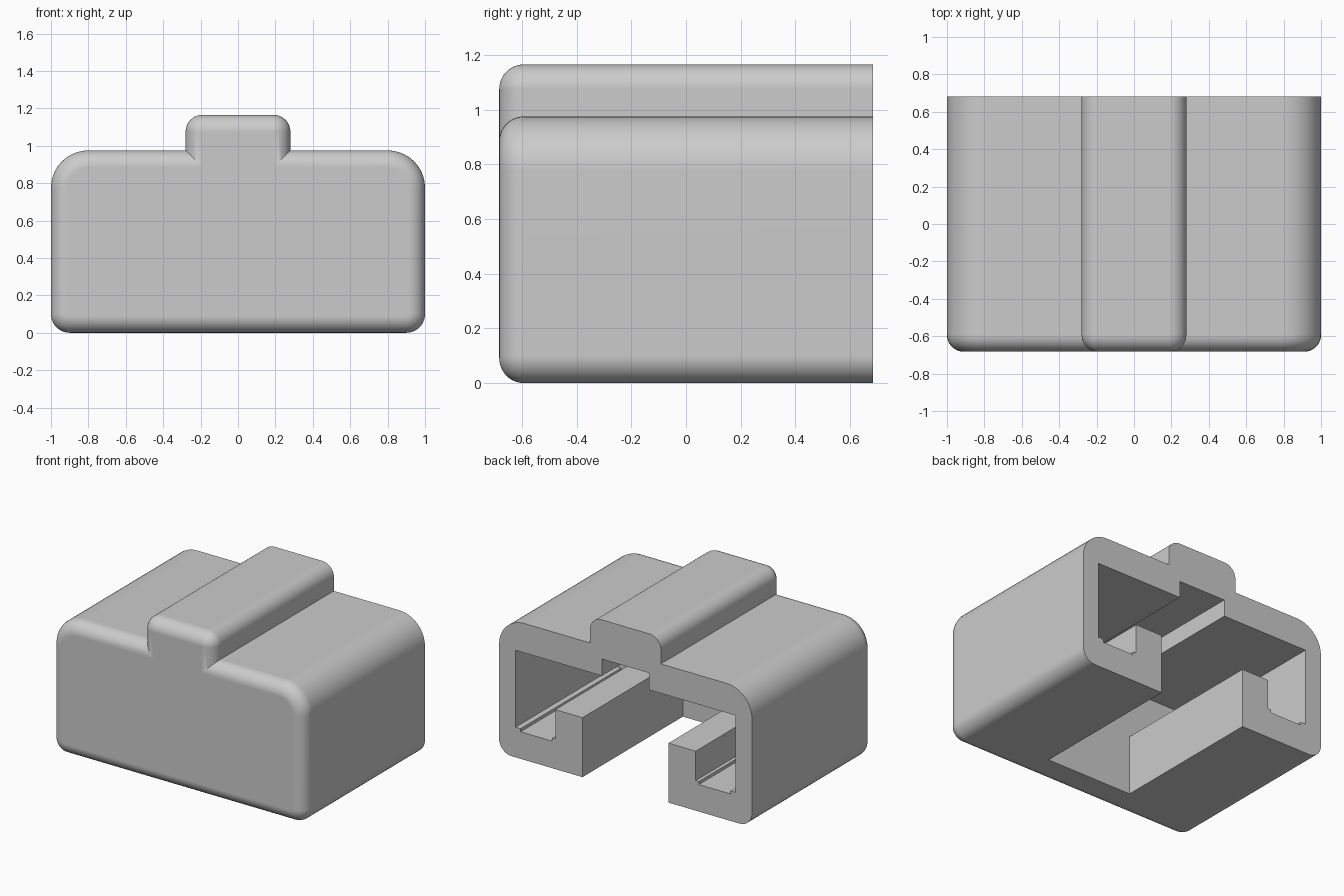
import bpy
import bmesh
from math import sin, cos, pi

if "Cube" in bpy.data.objects:
    bpy.data.objects.remove(bpy.data.objects["Cube"])

HALF_DEPTH = 0.683
FILLET = 0.09
STEPS = 10


def arc(cx, cz, radius, start):
    """Quarter arc running clockwise from the start angle."""
    angles = [start - i / STEPS * pi / 2 for i in range(STEPS + 1)]
    return [(cx + radius * cos(a), cz + radius * sin(a)) for a in angles]


def mirrored(half):
    """Close a right-hand half outline by mirroring it across x = 0."""
    return half + [(-x, z) for x, z in reversed(half)]


def outline(t):
    """Outer section, shrunk evenly by t."""
    half = arc(0.19, 1.075, 0.0901 - t, pi / 2)        # rail top corner
    half.append((0.28 - t, 0.975 - t))                 # inner corner beside the rail
    half += arc(0.8, 0.775, 0.2 - t, pi / 2)           # shoulder
    half += arc(0.9, 0.1, 0.1 - t, 0)                  # bottom corner
    return mirrored(half)


def loft(name, sections):
    """Skin (y, outline) sections and cap both ends."""
    bm = bmesh.new()
    rings = [[bm.verts.new((x, y, z)) for x, z in pts] for y, pts in sections]
    n = len(rings[0])
    for a, b in zip(rings, rings[1:]):
        for i in range(n):
            j = (i + 1) % n
            bm.faces.new((a[i], a[j], b[j], b[i]))
    bm.faces.new(rings[0])
    bm.faces.new(rings[-1])
    bmesh.ops.recalc_face_normals(bm, faces=bm.faces)
    mesh = bpy.data.meshes.new(name)
    bm.to_mesh(mesh)
    bm.free()
    obj = bpy.data.objects.new(name, mesh)
    bpy.context.collection.objects.link(obj)
    return obj


grey = bpy.data.materials.new("plain_grey")
grey.use_nodes = True
colour = (0.6, 0.6, 0.6, 1)
grey.diffuse_color = colour
grey.node_tree.nodes["Principled BSDF"].inputs["Base Color"].default_value = colour

# Shell with a rounded front rim
sections = []
for i in range(STEPS + 1):
    a = i / STEPS * pi / 2
    sections.append((-HALF_DEPTH + FILLET * (1 - sin(a)), outline(FILLET * (1 - cos(a)))[:]))
sections = [(y, pts) for y, pts in sections][::-1]
sections.append((HALF_DEPTH, outline(0)))
sections = sections[:STEPS + 1] + [sections[-1]]
shell = loft("end_cap_shell", sections)
shell.data.materials.append(grey)

# Channel cavity: top recess, side pockets with grooved floors, bottom slot
cavity = mirrored([
    (0.187, 0.885), (0.187, 0.765), (0.87, 0.765), (0.87, 0.215),
    (0.83, 0.215), (0.83, 0.193), (0.58, 0.193), (0.58, 0.215),
    (0.555, 0.215), (0.555, 0.425), (0.34, 0.425), (0.34, -0.2)])
cutter = loft("cavity_cutter", [(-0.45, cavity), (0.9, cavity)])
cutter.hide_render = True
cutter.data.materials.append(grey)

bpy.ops.object.select_all(action='DESELECT')
shell.select_set(True)
bpy.context.view_layer.objects.active = shell
cut = shell.modifiers.new("cavity", 'BOOLEAN')
cut.operation = 'DIFFERENCE'
cut.solver = 'EXACT'
cut.object = cutter
bpy.ops.object.modifier_apply(modifier=cut.name)
bpy.data.objects.remove(cutter)

# Smooth fillets with crisp flats
bpy.ops.object.shade_smooth_by_angle(angle=pi / 6)
flats = shell.modifiers.new("flat_faces", 'WEIGHTED_NORMAL')
flats.keep_sharp = True
